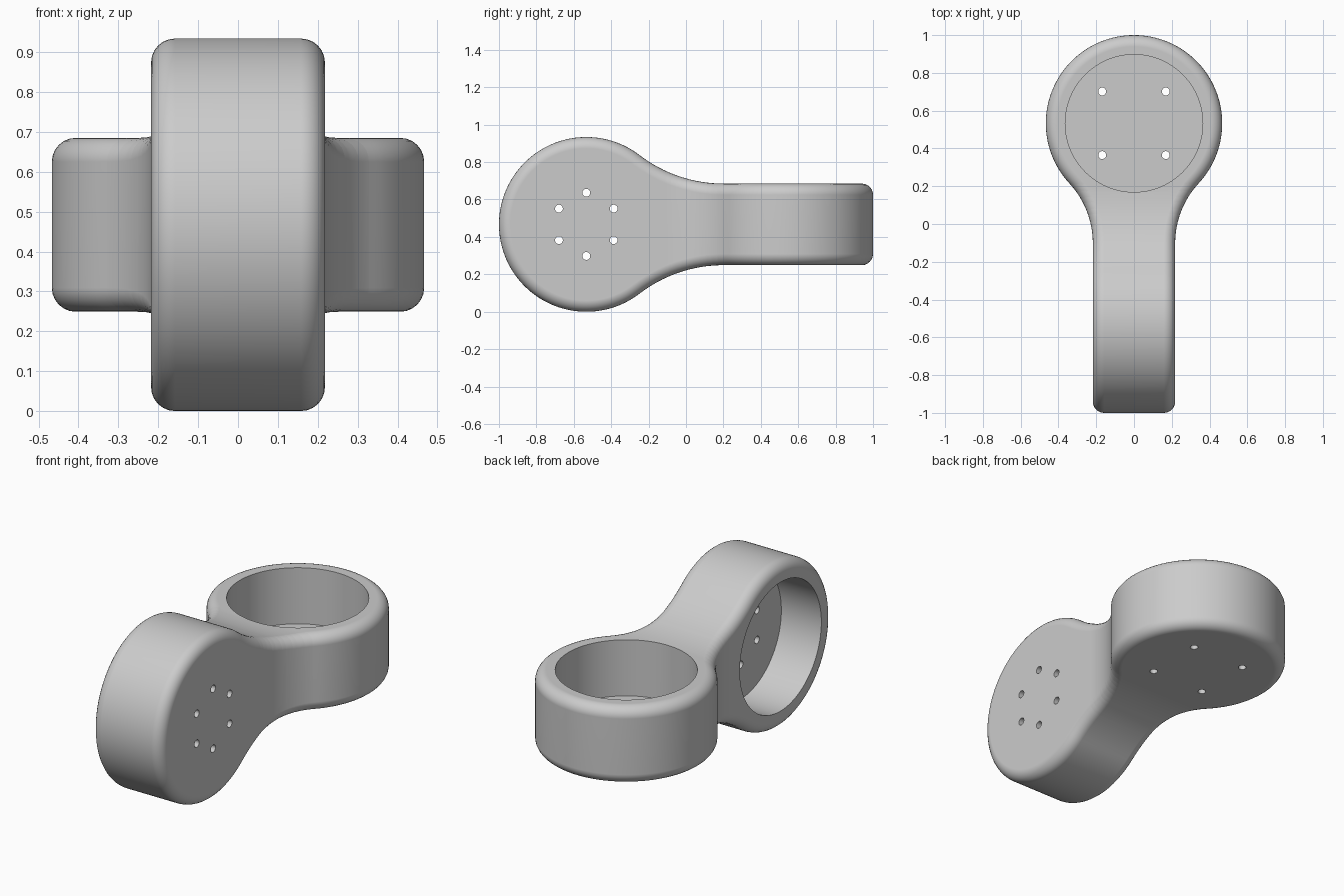
import bpy
import bmesh
from math import pi, sin, cos, sqrt, atan2
from mathutils import Matrix, Vector

RADIUS, HALF, OFFSET, MID = 0.467, 0.218, 0.533, 0.467
POCKET, HOLE, ROUND = 0.364, 0.021, 0.06

if "Cube" in bpy.data.objects:
    bpy.data.objects.remove(bpy.data.objects["Cube"])

grey = bpy.data.materials.new("light grey")
grey.use_nodes = True
grey.diffuse_color = (0.6, 0.6, 0.6, 1)
grey.node_tree.nodes["Principled BSDF"].inputs["Base Color"].default_value = grey.diffuse_color


def make_object(name, bm):
    bmesh.ops.recalc_face_normals(bm, faces=bm.faces)
    mesh = bpy.data.meshes.new(name)
    bm.to_mesh(mesh)
    bm.free()
    mesh.materials.append(grey)
    obj = bpy.data.objects.new(name, mesh)
    bpy.context.collection.objects.link(obj)
    return obj


def keyhole(fillet):
    """Disc that blends through a tangent fillet into a straight arm."""
    reach = sqrt((RADIUS + fillet) ** 2 - (HALF + fillet) ** 2)
    start = atan2(HALF + fillet, reach)
    upper = []
    for i in range(49):
        a = pi + (start - pi) * i / 48
        upper.append((RADIUS * cos(a), RADIUS * sin(a)))
    for i in range(1, 17):
        a = pi + start + (pi / 2 - start) * i / 16
        upper.append((reach + fillet * cos(a), HALF + fillet + fillet * sin(a)))
    upper.append((2, HALF))
    return upper + [(u, -v) for u, v in reversed(upper[1:])]


def prism(name, points, depth):
    bm = bmesh.new()
    face = bm.faces.new([bm.verts.new(p) for p in points])
    out = bmesh.ops.extrude_face_region(bm, geom=[face])
    moved = [g for g in out["geom"] if isinstance(g, bmesh.types.BMVert)]
    bmesh.ops.translate(bm, verts=moved, vec=depth)
    return make_object(name, bm)


def cylinder(name, centre, axis, radius, depth, segments):
    bm = bmesh.new()
    turn = Vector((0, 0, 1)).rotation_difference(Vector(axis)).to_matrix().to_4x4()
    bmesh.ops.create_cone(bm, cap_ends=True, segments=segments, radius1=radius, radius2=radius,
                          depth=depth, matrix=Matrix.Translation(centre) @ turn)
    return make_object(name, bm)


def apply_modifier(obj, kind, **settings):
    mod = obj.modifiers.new(kind.title(), kind)
    for key, value in settings.items():
        setattr(mod, key, value)
    bpy.context.view_layer.objects.active = obj
    bpy.ops.object.modifier_apply(modifier=mod.name)


def combine(obj, cutter, operation):
    apply_modifier(obj, "BOOLEAN", operation=operation, object=cutter, solver="EXACT")
    bpy.data.objects.remove(cutter)


# Body: a plan keyhole crossed with a side keyhole
body = prism("twin_cup_bracket", [(v, OFFSET - u, -1) for u, v in keyhole(0.467)], (0, 0, 3))
side = prism("side_profile", [(-1, u - OFFSET, MID + v) for u, v in keyhole(0.737)], (2, 0, 0))
combine(body, side, "INTERSECT")

# Rounded outer edges
apply_modifier(body, "BEVEL", width=ROUND, segments=6, limit_method="ANGLE",
               angle_limit=0.8, use_clamp_overlap=False)

# Cup pockets: the rear one opens upward, the front one opens to the right
rear_floor, front_floor = MID + HALF - 0.317, -HALF + 0.25
combine(body, cylinder("rear_pocket", (0, OFFSET, rear_floor + 0.5), (0, 0, 1),
                       POCKET, 1, 96), "DIFFERENCE")
combine(body, cylinder("front_pocket", (front_floor - 0.5, -OFFSET, MID), (1, 0, 0),
                       POCKET, 1, 96), "DIFFERENCE")

# Screw holes: four in the rear floor, six in the front floor
for i in range(4):
    a = pi / 4 + i * pi / 2
    spot = (0.238 * cos(a), OFFSET + 0.238 * sin(a), 0.3)
    combine(body, cylinder("rear_hole", spot, (0, 0, 1), HOLE, 0.4, 20), "DIFFERENCE")
for i in range(6):
    a = pi / 2 + i * pi / 3
    spot = (0.15, 0.169 * cos(a) - OFFSET, MID + 0.169 * sin(a))
    combine(body, cylinder("front_hole", spot, (1, 0, 0), HOLE, 0.4, 20), "DIFFERENCE")

# Smooth shading with crisp pocket rims and flat caps
bpy.ops.object.select_all(action="DESELECT")
body.select_set(True)
bpy.context.view_layer.objects.active = body
bpy.ops.object.shade_smooth_by_angle(angle=0.6)
weighted = body.modifiers.new("Flat caps", "WEIGHTED_NORMAL")
weighted.keep_sharp = True
